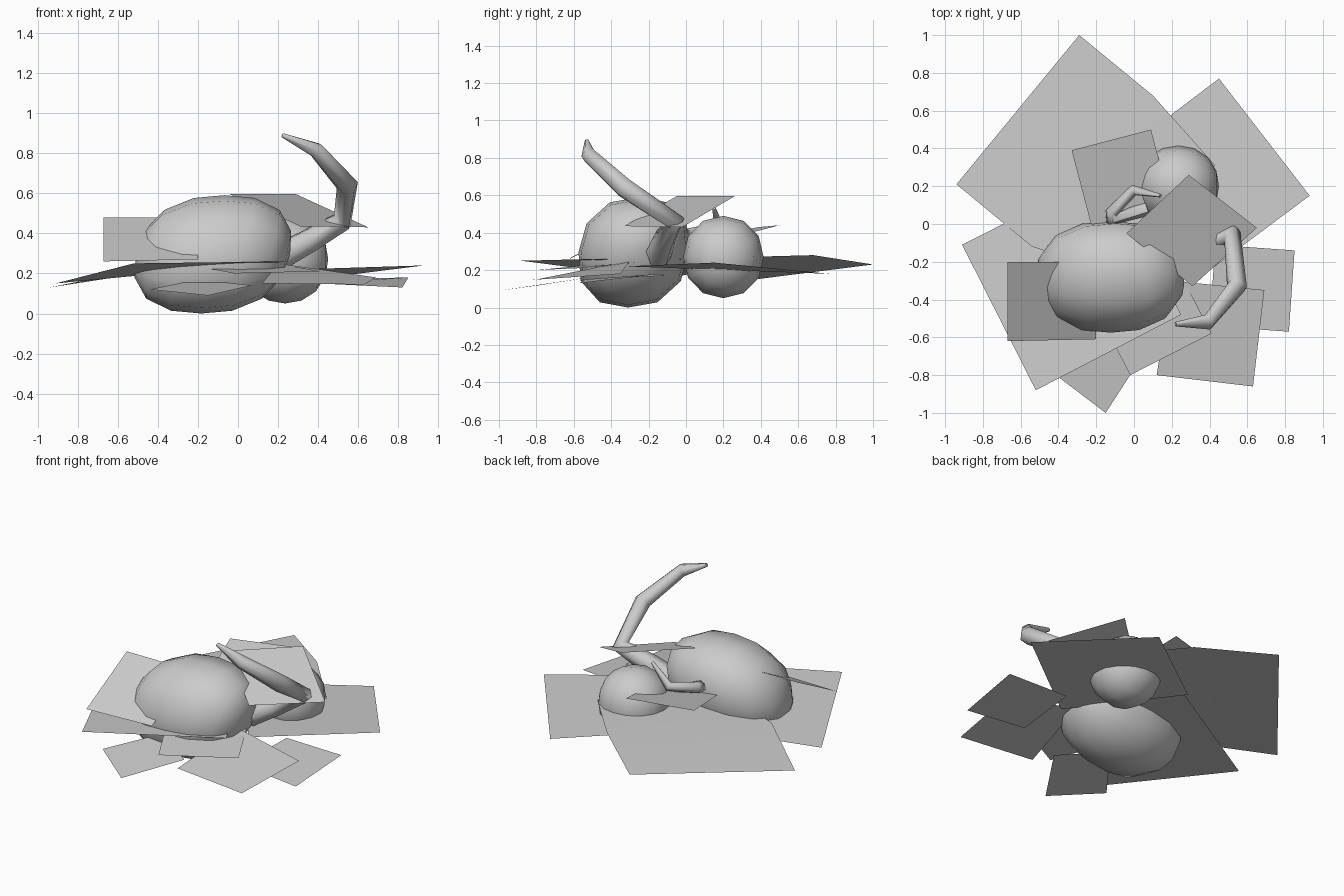
import bpy, bmesh
from mathutils import Matrix

if "Cube" in bpy.data.objects:
    bpy.data.objects.remove(bpy.data.objects["Cube"])


def make_object(name, bm):
    mesh = bpy.data.meshes.new(name)
    bm.to_mesh(mesh)
    bm.free()
    ob = bpy.data.objects.new(name, mesh)
    bpy.context.collection.objects.link(ob)
    for p in mesh.polygons:
        p.use_smooth = True


def gourd(name, centre, radii, shear, power, segs, rings):
    """Low-poly boxy body, lying with its axis along x and leaning by shear."""
    bm = bmesh.new()
    bmesh.ops.create_uvsphere(bm, u_segments=segs, v_segments=rings, radius=1.0)
    bm.transform(Matrix.Rotation(1.5708, 4, 'Y'))
    # round the sphere towards a box, fit to the radii, then lean and place
    for v in bm.verts:
        v.co /= sum(abs(c) ** power for c in v.co) ** (1 / power)
    ext = [max(abs(v.co[i]) for v in bm.verts) for i in range(3)]
    for v in bm.verts:
        x, y, z = (v.co[i] / ext[i] * radii[i] for i in range(3))
        v.co = (centre[0] + x + shear[0] * z, centre[1] + y + shear[1] * z, centre[2] + z)
    make_object(name, bm)


def stem(name, points, radii):
    """Tapered bent stalk swept along a polyline."""
    cu = bpy.data.curves.new(name, 'CURVE')
    cu.dimensions = '3D'
    cu.bevel_depth = 1.0
    cu.bevel_resolution = 1
    cu.use_fill_caps = True
    sp = cu.splines.new('POLY')
    sp.points.add(len(points) - 1)
    for p, co, r in zip(sp.points, points, radii):
        p.co = (*co, 1)
        p.radius = r
    ob = bpy.data.objects.new(name, cu)
    bpy.context.collection.objects.link(ob)
    bpy.ops.object.select_all(action='DESELECT')
    ob.select_set(True)
    bpy.context.view_layer.objects.active = ob
    bpy.ops.object.convert(target='MESH')
    bpy.ops.object.shade_smooth_by_angle(angle=1.2)


def leaf(name, *rows):
    """Thin leaf card made from successive pairs of edge points."""
    bm = bmesh.new()
    vs = [[bm.verts.new(p) for p in row] for row in rows]
    for (a, b), (c, d) in zip(vs, vs[1:]):
        bm.faces.new((a, b, d, c))
    bmesh.ops.recalc_face_normals(bm, faces=bm.faces)
    if bm.faces[:][0].normal.z < 0:
        bmesh.ops.reverse_faces(bm, faces=bm.faces)
    make_object(name, bm)


# Bodies
gourd("large_gourd", (-0.125, -0.28, 0.295), (0.385, 0.295, 0.295), (0.2, 0.1), 2.4, 12, 8)
gourd("small_gourd", (0.235, 0.2, 0.27), (0.215, 0.215, 0.22), (0.0, 0.0), 2.1, 12, 8)

# Stalks
stem("large_stem",
     [(0.2, -0.15, 0.28), (0.35, -0.12, 0.36), (0.52, -0.06, 0.46),
      (0.545, -0.33, 0.64), (0.39, -0.52, 0.815), (0.22, -0.53, 0.89)],
     [0.075, 0.065, 0.055, 0.055, 0.042, 0.012])
stem("small_stem",
     [(0.06, 0.08, 0.33), (-0.12, 0.02, 0.39), (-0.12, 0.06, 0.40),
      (0.0, 0.18, 0.42), (0.14, 0.15, 0.53)],
     [0.04, 0.036, 0.034, 0.03, 0.01])

# Large ground leaves
leaf("back_leaf",
     [(-0.29, 1.0, 0.23), (-0.94, 0.21, 0.13)],
     [(0.1, 0.68, 0.28), (-0.54, -0.12, 0.21)],
     [(0.43, 0.31, 0.27), (-0.07, -0.27, 0.25)])
leaf("back_right_leaf",
     [(0.45, 0.77, 0.18), (0.93, 0.15, 0.24)],
     [(-0.17, 0.30, 0.22), (0.3, -0.32, 0.22)])
leaf("front_left_leaf",
     [(-0.91, -0.11, 0.15), (-0.52, -0.88, 0.25)],
     [(-0.14, 0.28, 0.24), (0.25, -0.48, 0.26)])

# Upper leaves resting on the bodies
leaf("rear_upper_leaf",
     [(-0.33, 0.39, 0.43), (0.09, 0.5, 0.44)],
     [(-0.22, -0.03, 0.35), (0.2, 0.08, 0.33)])
leaf("top_leaf",
     [(-0.04, -0.05, 0.595), (0.29, 0.26, 0.595)],
     [(0.31, -0.33, 0.435), (0.65, -0.02, 0.43)])
leaf("left_upper_leaf",
     [(-0.67, -0.2, 0.48), (-0.2, -0.2, 0.48)],
     [(-0.67, -0.62, 0.26), (-0.2, -0.61, 0.27)])

# Small ground leaves
leaf("right_leaf",
     [(0.85, -0.14, 0.18), (0.82, -0.57, 0.13)],
     [(0.43, -0.11, 0.17), (0.40, -0.54, 0.15)])
leaf("front_right_leaf",
     [(0.12, -0.8, 0.15), (0.63, -0.86, 0.145)],
     [(0.2, -0.3, 0.25), (0.69, -0.35, 0.18)])
leaf("front_leaf",
     [(-0.44, -0.78, 0.12), (-0.15, -1.0, 0.09)],
     [(-0.2, -0.46, 0.17), (0.07, -0.66, 0.14)])
leaf("front_under_leaf",
     [(-0.02, -0.8, 0.20), (0.41, -0.58, 0.21)],
     [(-0.18, -0.49, 0.23), (0.25, -0.27, 0.24)])
